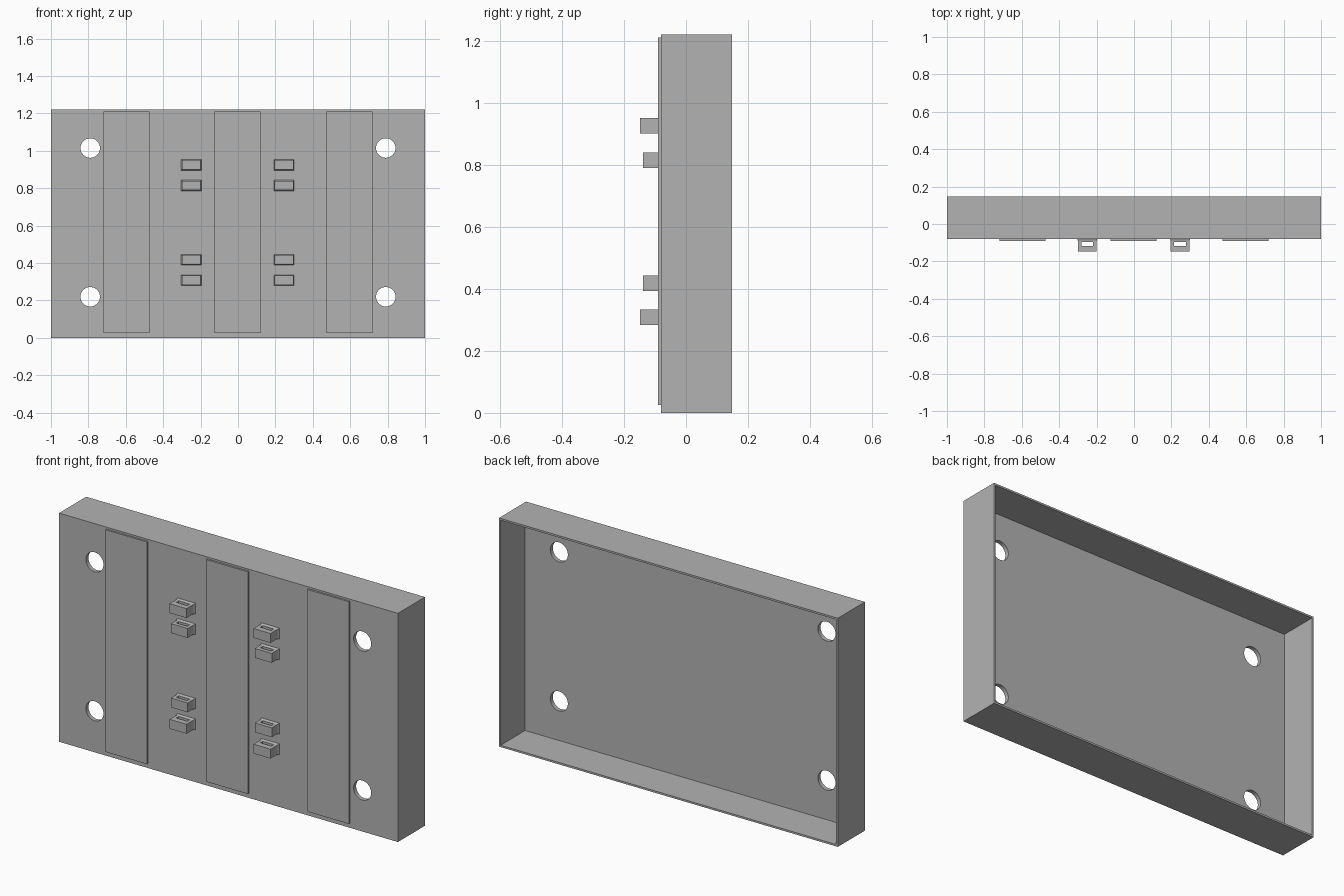
import bpy, bmesh
from math import pi
from mathutils import Matrix

cube = bpy.data.objects.get("Cube")
if cube:
    bpy.data.objects.remove(cube, do_unlink=True)

GREY = (0.45, 0.45, 0.45, 1)
grey = bpy.data.materials.new("plain grey")
grey.use_nodes = True
grey.diffuse_color = GREY
grey.node_tree.nodes["Principled BSDF"].inputs["Base Color"].default_value = GREY

FRONT, BACK, HEIGHT = -0.08, 0.148, 1.22
WALL, PLATE = 0.01, 0.022


def finish(name, bm):
    bmesh.ops.recalc_face_normals(bm, faces=bm.faces)
    mesh = bpy.data.meshes.new(name)
    bm.to_mesh(mesh)
    bm.free()
    mesh.materials.append(grey)
    obj = bpy.data.objects.new(name, mesh)
    bpy.context.collection.objects.link(obj)
    return obj


def add_box(bm, x, y, z):
    """Add a box given its (min, max) range on each axis."""
    spans = (x, y, z)
    centre = [(a + b) / 2 for a, b in spans]
    size = [b - a for a, b in spans]
    matrix = Matrix.Translation(centre) @ Matrix.Diagonal((*size, 1))
    return bmesh.ops.create_cube(bm, size=1, matrix=matrix)["verts"]


def box(name, x, y, z):
    bm = bmesh.new()
    add_box(bm, x, y, z)
    return finish(name, bm)


def cut(obj, cutter):
    cutter.hide_render = True
    mod = obj.modifiers.new("cut", "BOOLEAN")
    mod.operation = "DIFFERENCE"
    mod.solver = "EXACT"
    mod.object = cutter
    bpy.context.view_layer.objects.active = obj
    bpy.ops.object.modifier_apply(modifier=mod.name)
    bpy.data.objects.remove(cutter, do_unlink=True)


# Shallow tray, open at the back
panel = box("panel", (-1, 1), (FRONT, BACK), (0, HEIGHT))
cut(panel, box("hollow", (-1 + WALL, 1 - WALL), (FRONT + PLATE, BACK + 0.1),
               (WALL, HEIGHT - WALL)))

# Four round mounting holes
for x in (-0.79, 0.79):
    for z in (0.22, 1.015):
        bm = bmesh.new()
        bmesh.ops.create_cone(
            bm, cap_ends=True, segments=48, radius1=0.052, radius2=0.052, depth=0.1,
            matrix=Matrix.Translation((x, FRONT, z)) @ Matrix.Rotation(pi / 2, 4, "X"))
        cut(panel, finish("hole", bm))

# Three thin raised strips on the front
for side, x in (("right", -0.597), ("middle", -0.002), ("left", 0.595)):
    box(side + "_strip", (x - 0.123, x + 0.123), (-0.09, FRONT + 0.002), (0.025, 1.21))


def bracket(name, x, z, front):
    """Small block with a flared foot and a vertical slot."""
    bm = bmesh.new()
    half_w, half_h, flare = 0.05, 0.025, 0.005
    add_box(bm, (x - half_w, x + half_w), (front, FRONT), (z - half_h, z + half_h))
    back = [f for f in bm.faces if f.calc_center_median().y > FRONT - 0.001]
    for v in back[0].verts:
        v.co.y = FRONT - 0.009
    new = bmesh.ops.extrude_face_region(bm, geom=back)["geom"]
    bmesh.ops.delete(bm, geom=[f for f in back if f.is_valid], context="FACES_ONLY")
    for v in new:
        if isinstance(v, bmesh.types.BMVert):
            v.co.x += flare if v.co.x > x else -flare
            v.co.z += flare if v.co.z > z else -flare
            v.co.y = FRONT + 0.002
    obj = finish(name, bm)
    cut(obj, box("slot", (x - 0.032, x + 0.032), (-0.117, -0.097), (z - 0.1, z + 0.1)))


# Two columns of four tie brackets; the outer ones stand further out
for side, x in (("right", -0.25), ("left", 0.246)):
    for row, z, front in (("top", 0.925, -0.148), ("upper", 0.815, -0.138),
                          ("lower", 0.418, -0.138), ("bottom", 0.308, -0.148)):
        bracket(f"{side}_{row}_bracket", x, z, front)
